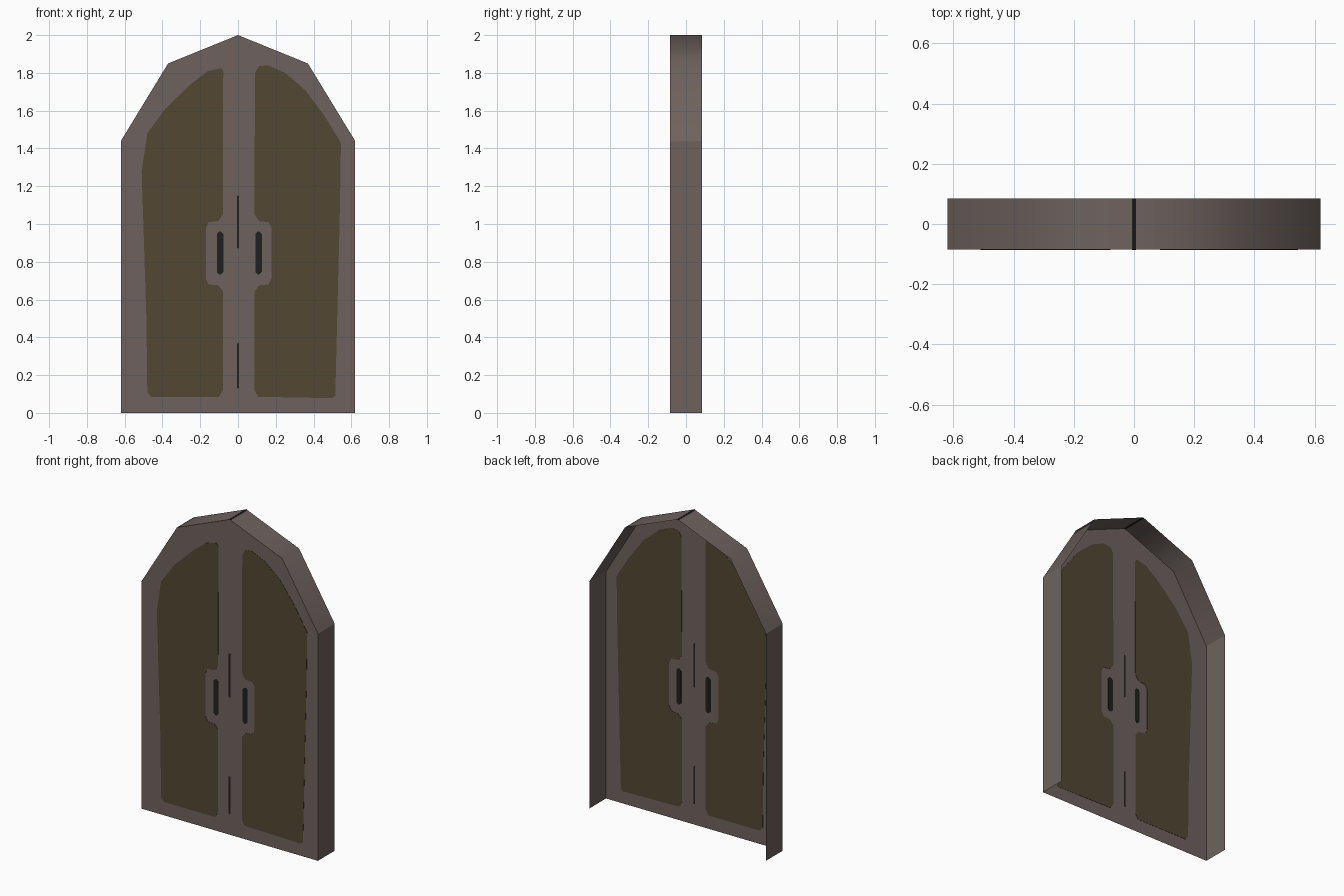
import bpy
import bmesh
import math

cube = bpy.data.objects.get("Cube")
if cube:
    bpy.data.objects.remove(cube, do_unlink=True)

FRONT, BACK = -0.084, 0.084
PLATE = 0.0015  # half thickness of the painted plates


def make_material(name, color):
    mat = bpy.data.materials.new(name)
    mat.use_nodes = True
    mat.diffuse_color = (*color, 1)
    mat.node_tree.nodes["Principled BSDF"].inputs["Base Color"].default_value = (*color, 1)
    return mat


stone = make_material("warm grey frame", (0.155, 0.124, 0.114))
wood = make_material("dark brown wood", (0.086, 0.063, 0.032))
iron = make_material("black iron", (0.014, 0.014, 0.014))


def add_object(name, bm, mat):
    mesh = bpy.data.meshes.new(name)
    bm.to_mesh(mesh)
    bm.free()
    mesh.materials.append(mat)
    obj = bpy.data.objects.new(name, mesh)
    bpy.context.collection.objects.link(obj)
    return obj


def prism(name, outline, y_from, y_to, mat):
    """Extrude an (x, z) outline along y into a closed solid."""
    bm = bmesh.new()
    face = bm.faces.new([bm.verts.new((x, y_from, z)) for x, z in outline])
    out = bmesh.ops.extrude_face_region(bm, geom=[face], use_keep_orig=True)
    moved = [g for g in out["geom"] if isinstance(g, bmesh.types.BMVert)]
    bmesh.ops.translate(bm, verts=moved, vec=(0, y_to - y_from, 0))
    bmesh.ops.recalc_face_normals(bm, faces=bm.faces)
    return add_object(name, bm, mat)


def plate(name, outline, mat):
    """Thin inlay that shows on both sides of the door sheet."""
    return prism(name, outline, FRONT - PLATE, FRONT + PLATE, mat)


def slot(x, z_low, z_high, half_width, cut):
    """Upright bar outline with clipped corners."""
    w, c = half_width, cut
    return [(x - w + c, z_low), (x + w - c, z_low), (x + w, z_low + c),
            (x + w, z_high - c), (x + w - c, z_high), (x - w + c, z_high),
            (x - w, z_high - c), (x - w, z_low + c)]


# Door sheet: one pointed-arch face
right_edge = [(0.62, 0), (0.62, 1.44), (0.37, 1.85)]
arch = right_edge + [(0, 2)] + [(-x, z) for x, z in reversed(right_edge)]
bm = bmesh.new()
bm.faces.new([bm.verts.new((x, FRONT, z)) for x, z in reversed(arch)])
bmesh.ops.recalc_face_normals(bm, faces=bm.faces)
for face in bm.faces:
    if face.normal.y > 0:
        face.normal_flip()
add_object("door_sheet", bm, stone)

# Surround: open band along the jambs and arch, soft only along the arch
bm = bmesh.new()
near = [bm.verts.new((x, FRONT, z)) for x, z in arch]
far = [bm.verts.new((x, BACK, z)) for x, z in arch]
for i in range(len(arch) - 1):
    face = bm.faces.new((near[i], far[i], far[i + 1], near[i + 1]))
    face.normal_update()
    if face.normal.dot(face.calc_center_median()) < 0:
        face.normal_flip()
    face.smooth = True
for edge in bm.edges:
    if all(abs(v.co.z - 1.44) < 0.01 for v in edge.verts):
        edge.smooth = False
add_object("door_surround", bm, stone)

# Wood panels: shared inner edge with the handle notch, own outer curve
inner = [(0.10, 0.085), (0.08, 0.12), (0.08, 0.645), (0.105, 0.675),
         (0.155, 0.68), (0.17, 0.71), (0.17, 0.98), (0.155, 1.01),
         (0.105, 1.015), (0.08, 1.05)]
outer = {
    "right": [(0.078, 1.81), (0.09, 1.825), (0.16, 1.81), (0.25, 1.74),
              (0.385, 1.61), (0.48, 1.48), (0.51, 1.28), (0.485, 0.5),
              (0.48, 0.11), (0.46, 0.085)],
    "left": [(0.09, 1.8), (0.11, 1.835), (0.16, 1.84), (0.25, 1.8),
             (0.355, 1.71), (0.46, 1.57), (0.545, 1.43), (0.54, 1.1),
             (0.515, 0.09), (0.5, 0.078)],
}
for name, side, shift in (("right", -1, 0), ("left", 1, 0.007)):
    half = [(x + shift, z) for x, z in inner] + outer[name]
    plate(name + "_panel", [(side * x, z) for x, z in half], wood)
    # Handles
    handle_x = side * 0.095 + 2 * shift
    plate(name + "_handle", slot(handle_x, 0.733, 0.96, 0.017, 0.012), iron)

# Dark gaps where the two leaves meet
for name, low, high in (("lower_gap", 0.13, 0.37), ("upper_gap", 0.87, 1.15)):
    plate(name, slot(0, low, high, 0.006, 0.004), iron)

# Seam over the peak of the surround
w = 0.007
drop = w * math.tan(math.radians(22))
prism("peak_seam", [(-w, 2 - drop - PLATE), (0, 2 - PLATE), (w, 2 - drop - PLATE),
                    (w, 2 - drop + PLATE / 2), (0, 2 + PLATE / 2), (-w, 2 - drop + PLATE / 2)],
      FRONT, BACK, iron)
